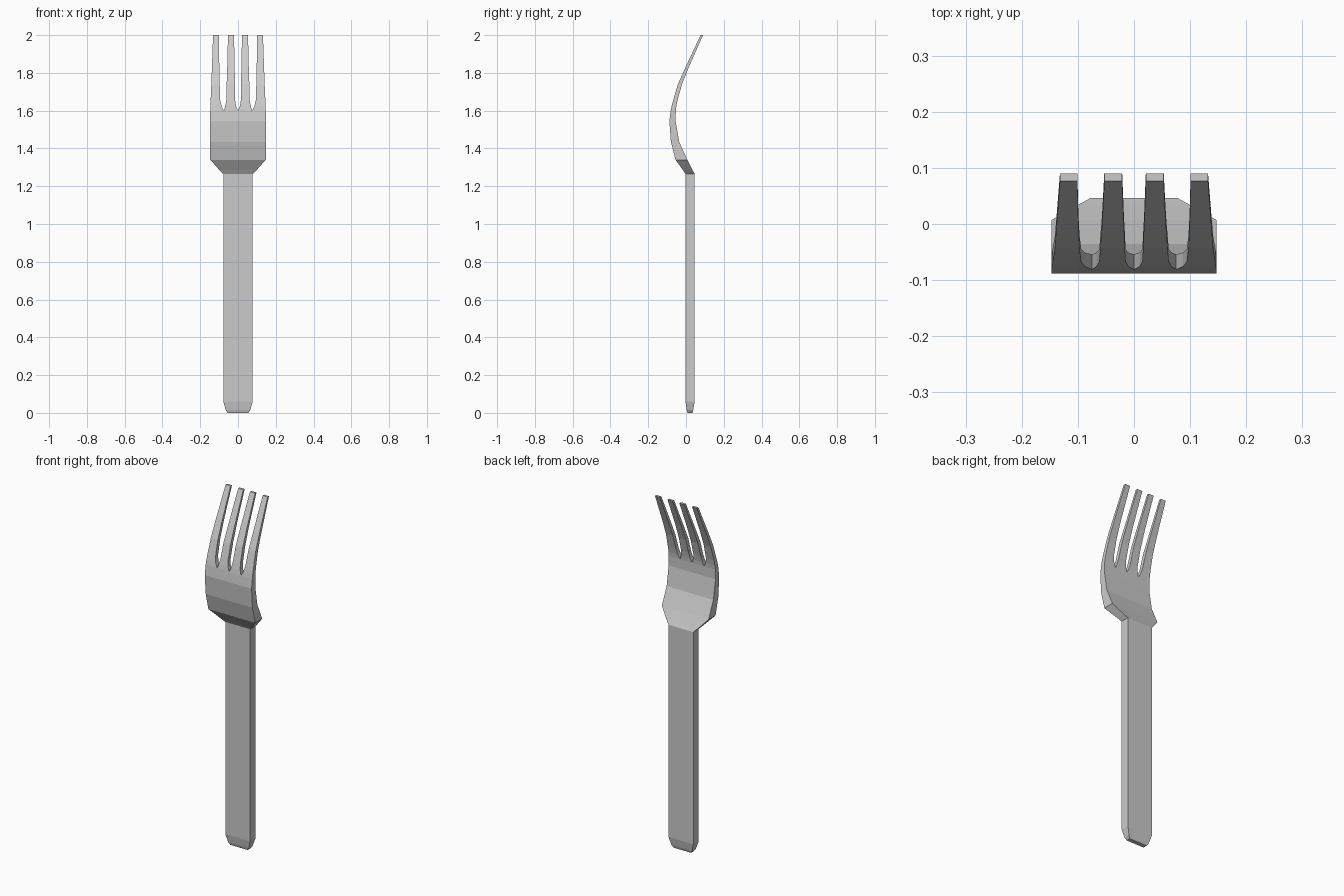
import bpy, bmesh

if "Cube" in bpy.data.objects:
    bpy.data.objects.remove(bpy.data.objects["Cube"])

# side profile: z, front y, back y
SIDE = [(0, 0.009, 0.033), (0.015, 0.004, 0.038), (0.06, -0.003, 0.046),
        (1.265, -0.003, 0.046), (1.285, -0.016, 0.035), (1.34, -0.056, 0.007),
        (1.435, -0.080, -0.036), (1.545, -0.088, -0.055), (1.6, -0.081, -0.054),
        (1.625, -0.076, -0.051), (1.655, -0.068, -0.045), (1.74, -0.043, -0.021),
        (1.83, -0.003, 0.015), (2.0, 0.077, 0.090)]
DEPTH = {z: (f, b) for z, f, b in SIDE}

# half width of handle and head at each height
BODY = [(0, 0.055), (0.015, 0.065), (0.06, 0.078), (1.265, 0.078),
        (1.285, 0.098), (1.34, 0.147), (1.435, 0.147), (1.545, 0.147)]

# tines: z, inner x, outer x
OUTER = [(1.6, 0.075, 0.147), (1.625, 0.087, 0.146), (1.655, 0.094, 0.145),
         (1.74, 0.097, 0.141), (1.83, 0.099, 0.138), (2.0, 0.101, 0.132)]
INNER = [(1.6, 0.0, 0.075), (1.625, 0.010, 0.067), (1.655, 0.015, 0.062),
         (1.74, 0.016, 0.060), (1.83, 0.018, 0.057), (2.0, 0.021, 0.053)]

bm = bmesh.new()
verts = {}


def pair(x, z):
    """Front and back vertex at a point of the outline."""
    key = (round(x, 4), z)
    if key not in verts:
        verts[key] = [bm.verts.new((x, y, z)) for y in DEPTH[z]]
    return verts[key]


outline = {}


def panel(points):
    """Front and back face of one counter-clockwise panel."""
    ps = [pair(*p) for p in points]
    bm.faces.new([p[0] for p in ps])
    bm.faces.new([p[1] for p in reversed(ps)])
    for a, b in zip(ps, ps[1:] + ps[:1]):
        if (b[0], a[0]) in outline:
            del outline[(b[0], a[0])]
        else:
            outline[(a[0], b[0])] = (a, b)


# handle and head
for (z0, w0), (z1, w1) in zip(BODY, BODY[1:]):
    panel([(-w0, z0), (w0, z0), (w1, z1), (-w1, z1)])
z, w = BODY[-1]
panel([(-w, z), (w, z)] + [(x, 1.6) for x in (0.147, 0.075, 0.0, -0.075, -0.147)])

# four mirrored tines
for tine in (OUTER, INNER):
    for (z0, a0, b0), (z1, a1, b1) in zip(tine, tine[1:]):
        panel([(a0, z0), (b0, z0), (b1, z1), (a1, z1)])
        panel([(-b0, z0), (-a0, z0), (-a1, z1), (-b1, z1)])

# edge walls all round the outline
for a, b in outline.values():
    bm.faces.new((a[0], a[1], b[1], b[0]))

bmesh.ops.recalc_face_normals(bm, faces=bm.faces[:])
mesh = bpy.data.meshes.new("fork")
bm.to_mesh(mesh)
bm.free()
bpy.context.collection.objects.link(bpy.data.objects.new("fork", mesh))
